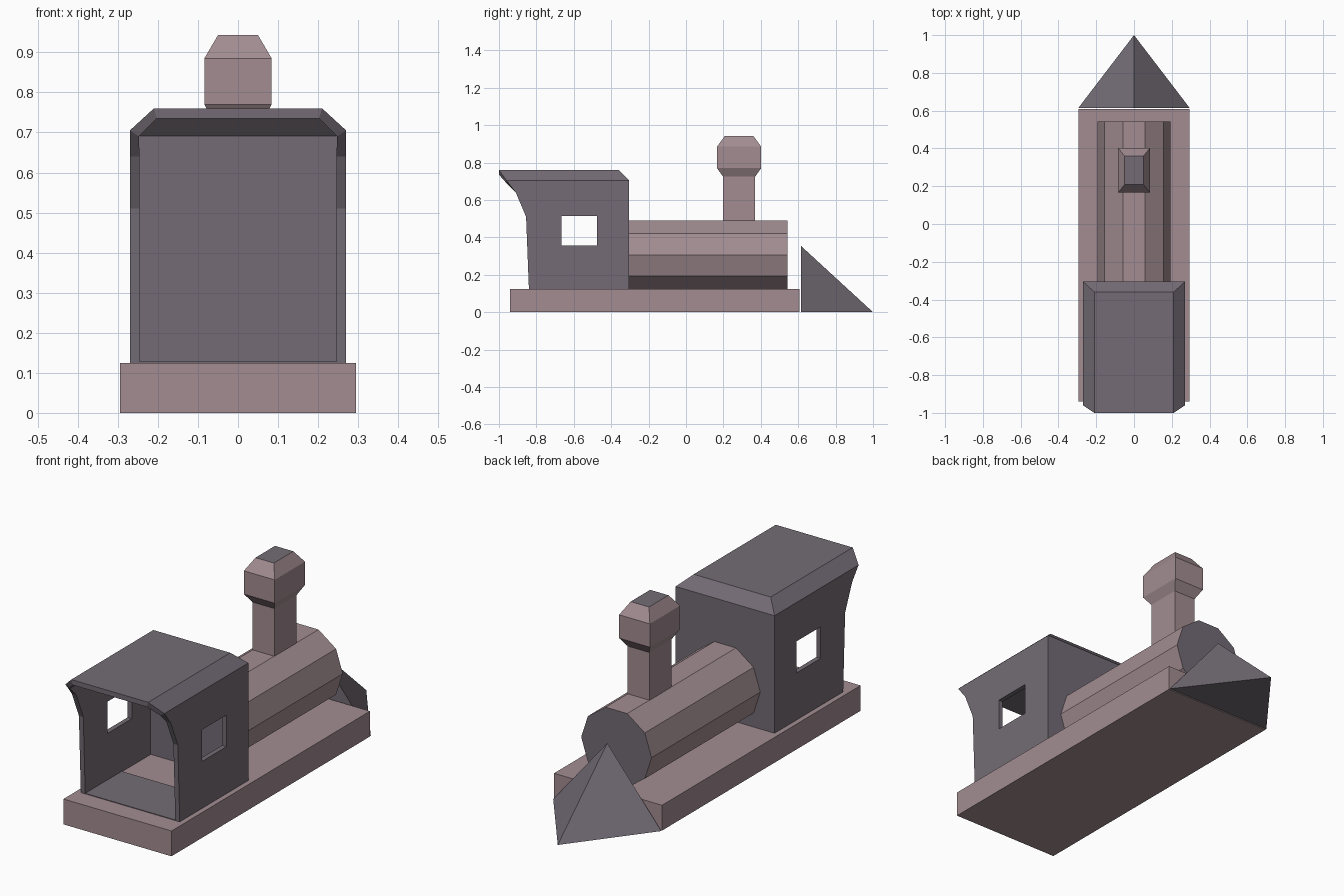
import bpy, bmesh
from math import radians, sin, cos

if "Cube" in bpy.data.objects:
    bpy.data.objects.remove(bpy.data.objects["Cube"], do_unlink=True)


def material(name, rgb):
    m = bpy.data.materials.new(name)
    m.use_nodes = True
    m.diffuse_color = (*rgb, 1)
    m.node_tree.nodes["Principled BSDF"].inputs["Base Color"].default_value = (*rgb, 1)
    return m


ROSE = material("dusty rose", (0.36, 0.265, 0.285))
GREY = material("purple grey", (0.172, 0.148, 0.178))


def build(name, polys, *mats):
    """Make an object from polygons given as lists of points, welding shared corners."""
    bm = bmesh.new()
    for p in polys:
        bm.faces.new([bm.verts.new(v) for v in p])
    bmesh.ops.remove_doubles(bm, verts=bm.verts, dist=1e-5)
    bmesh.ops.recalc_face_normals(bm, faces=bm.faces)
    me = bpy.data.meshes.new(name)
    bm.to_mesh(me)
    bm.free()
    ob = bpy.data.objects.new(name, me)
    bpy.context.collection.objects.link(ob)
    for m in mats:
        me.materials.append(m)
    return ob


def loft(name, rings, *mats):
    """Skin a stack of equal-sized rings and cap both ends."""
    polys = [rings[0], rings[-1]]
    for a, b in zip(rings, rings[1:]):
        for i in range(len(a)):
            j = (i + 1) % len(a)
            polys.append([a[i], a[j], b[j], b[i]])
    return build(name, polys, *mats)


def rect(hx, y0, y1, z):
    return [(-hx, y0, z), (hx, y0, z), (hx, y1, z), (-hx, y1, z)]


def box(name, hx, y0, y1, z0, z1, *mats):
    return loft(name, [rect(hx, y0, y1, z0), rect(hx, y0, y1, z1)], *mats)


# Deck and cab floor plate
box("deck", 0.295, -0.94, 0.608, 0, 0.125, ROSE)
box("cab_floor_plate", 0.246, -0.84, -0.555, 0.122, 0.128, GREY)

# Ten-sided boiler with grey ends
angles = [radians(18 * (2 * k)) for k in range(10)]
boiler = loft("boiler", [[(0.192 * cos(a), y, 0.307 + 0.192 * sin(a)) for a in angles]
                         for y in (-0.31, 0.543)], ROSE, GREY)
for f in boiler.data.polygons:
    f.material_index = int(abs(f.normal.y) > 0.9)

# Square chimney with a flared head and grey top
Y = 0.284
profile = [(0.06, 0.086, 0.48), (0.06, 0.086, 0.725), (0.084, 0.118, 0.77),
           (0.084, 0.118, 0.885), (0.05, 0.076, 0.943)]
chimney = loft("chimney", [rect(hx, Y - hy, Y + hy, z) for hx, hy, z in profile], ROSE, GREY)
for f in chimney.data.polygons:
    f.material_index = int(f.normal.z > 0.9)

# Pointed plough at the end of the deck
left, right, peak, tip = (0.295, 0.614, 0), (-0.295, 0.614, 0), (0, 0.614, 0.355), (0, 1, 0)
build("plough", [[left, right, peak], [left, tip, right], [left, tip, peak], [right, tip, peak]], GREY)

# Cab shell: one side and roof slope mirrored, plus end wall and roof, thickened inward
W, R = 0.27, 0.21
side = [(W, -0.84, 0.125), (W, -0.305, 0.125), (W, -0.305, 0.705),
        (W, -0.96, 0.705), (W, -0.91, 0.64), (W, -0.855, 0.51)]
slope = [side[3], side[2], (R, -0.36, 0.76), (R, -1, 0.76)]


def mirror(points):
    return [(-x, y, z) for x, y, z in points]


def bridge(a, b):
    return [a, b] + mirror([b, a])


cab = build("cab", [side, mirror(side), slope, mirror(slope),
                    bridge(side[1], side[2]), bridge(slope[1], slope[2]),
                    bridge(slope[2], slope[3])], GREY)
# Make sure the open shell faces outward
roof = max(cab.data.polygons, key=lambda f: f.center.z)
if roof.normal.z < 0:
    cab.data.flip_normals()
solid = cab.modifiers.new("thickness", "SOLIDIFY")
solid.thickness = 0.024
solid.offset = -1
solid.use_even_offset = True

# Window openings through both cab sides
cutter = box("window_cutter", 0.5, -0.665, -0.475, 0.357, 0.513, GREY)
cutter.hide_render = True
cutter.display_type = "WIRE"
cut = cab.modifiers.new("windows", "BOOLEAN")
cut.operation = "DIFFERENCE"
cut.solver = "EXACT"
cut.object = cutter
bpy.context.view_layer.objects.active = cab
cab.select_set(True)
for name in ("thickness", "windows"):
    bpy.ops.object.modifier_apply(modifier=name)
bpy.data.objects.remove(cutter, do_unlink=True)
